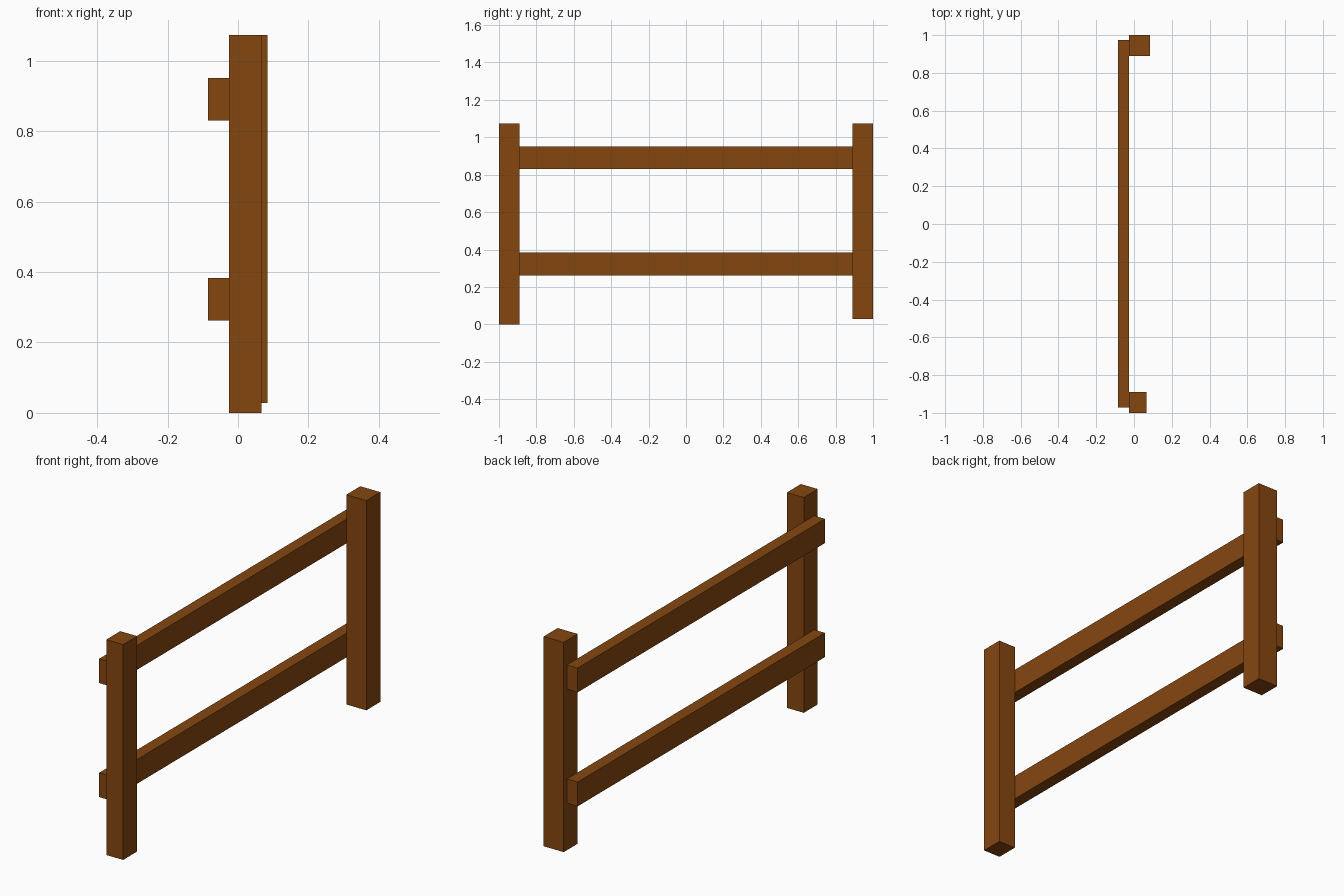
import bpy

if "Cube" in bpy.data.objects:
    bpy.data.objects.remove(bpy.data.objects["Cube"])

wood = bpy.data.materials.new("brown_wood")
wood.diffuse_color = (0.235, 0.062, 0.005, 1)
wood.use_nodes = True
wood.node_tree.nodes["Principled BSDF"].inputs["Base Color"].default_value = wood.diffuse_color


def box(name, x, y, z):
    """Box spanning the given (min, max) ranges."""
    spans = (x, y, z)
    bpy.ops.mesh.primitive_cube_add(size=1, location=[(a + b) / 2 for a, b in spans])
    ob = bpy.context.object
    ob.name = name
    ob.scale = [b - a for a, b in spans]
    bpy.ops.object.transform_apply(location=False, rotation=False, scale=True)
    ob.data.materials.append(wood)


# Upright posts: the rear one is slightly deeper and shorter at the foot
box("front_post", (-0.026, 0.067), (-1.0, -0.89), (0.0, 1.073))
box("back_post", (-0.026, 0.084), (0.89, 1.0), (0.028, 1.073))

# Horizontal rails fixed to the left faces of the posts
for name, bottom in (("lower_rail", 0.262), ("upper_rail", 0.83)):
    box(name, (-0.085, -0.026), (-0.972, 0.974), (bottom, bottom + 0.121))
